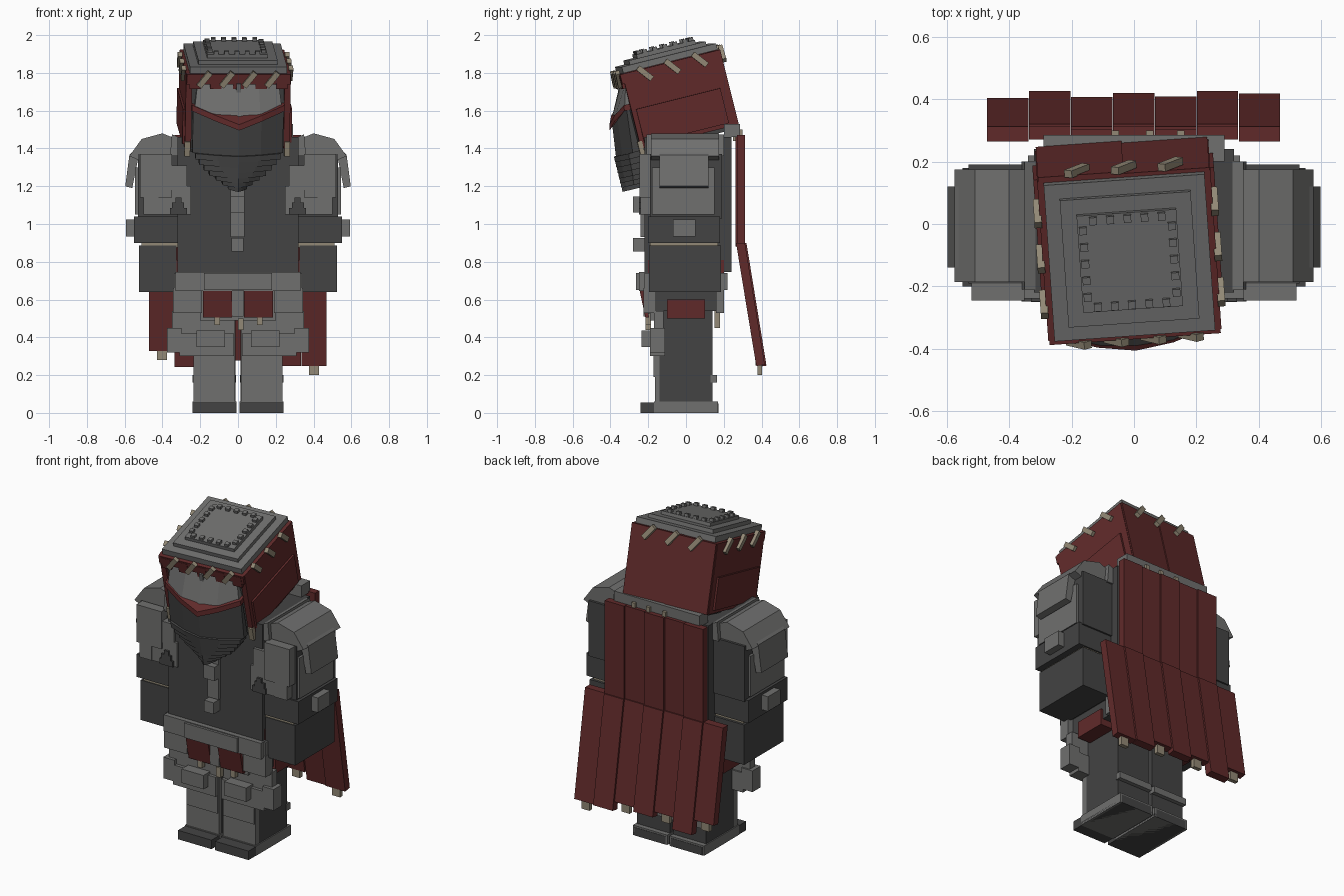
import bpy, bmesh, math
from mathutils import Matrix, Vector

cube = bpy.data.objects.get("Cube")
if cube:
    bpy.data.objects.remove(cube, do_unlink=True)


def material(name, rgb):
    m = bpy.data.materials.new(name)
    m.use_nodes = True
    col = (*rgb, 1.0)
    m.diffuse_color = col
    b = m.node_tree.nodes["Principled BSDF"]
    b.inputs["Base Color"].default_value = col
    b.inputs["Roughness"].default_value = 0.8
    return m


STEEL = material("light steel", (0.16, 0.16, 0.157))
DARK = material("dark iron", (0.057, 0.057, 0.057))
RED = material("dark red cloth", (0.118, 0.023, 0.023))
TAN = material("bone cord", (0.29, 0.25, 0.18))


def finish(name, bm, mat, mirror=False, matrix=None):
    """Turn a bmesh into an object, optionally mirrored across x = 0."""
    if mirror:
        copy = bmesh.ops.duplicate(bm, geom=bm.verts[:] + bm.edges[:] + bm.faces[:])["geom"]
        for v in copy:
            if isinstance(v, bmesh.types.BMVert):
                v.co.x = -v.co.x
    if matrix:
        bm.transform(matrix)
    bmesh.ops.recalc_face_normals(bm, faces=bm.faces[:])
    me = bpy.data.meshes.new(name)
    bm.to_mesh(me)
    bm.free()
    me.materials.append(mat)
    ob = bpy.data.objects.new(name, me)
    bpy.context.collection.objects.link(ob)
    return ob


def add_box(bm, x0, x1, y0, y1, z0, z1, matrix=None):
    m = Matrix.Translation(((x0 + x1) / 2, (y0 + y1) / 2, (z0 + z1) / 2)) @ \
        Matrix.Diagonal((x1 - x0, y1 - y0, z1 - z0, 1))
    bmesh.ops.create_cube(bm, size=1, matrix=(matrix @ m) if matrix else m)


def boxes(name, mat, items, mirror=False, matrix=None):
    bm = bmesh.new()
    for b in items:
        add_box(bm, *b)
    return finish(name, bm, mat, mirror, matrix)


def add_prism(bm, pts, t0, t1, axis):
    """Extrude a 2D outline along x (outline is y,z) or y (outline is x,z)."""
    put = (lambda a, b, t: (t, a, b)) if axis == "x" else (lambda a, b, t: (a, t, b))
    ends = [[bm.verts.new(put(a, b, t)) for a, b in pts] for t in (t0, t1)]
    for e in ends:
        bm.faces.new(e)
    n = len(pts)
    for i in range(n):
        j = (i + 1) % n
        bm.faces.new((ends[0][i], ends[0][j], ends[1][j], ends[1][i]))


def prism(name, mat, parts, axis, mirror=False):
    bm = bmesh.new()
    for pts, t0, t1 in parts:
        add_prism(bm, pts, t0, t1, axis)
    return finish(name, bm, mat, mirror)


# ---------------------------------------------------------------- legs
boxes("leg", DARK, [(0.012, 0.235, -0.14, 0.14, 0.03, 0.56)], True)
boxes("shin_plate", STEEL, [(0.015, 0.235, -0.165, -0.13, 0.06, 0.5),
                            (0.02, 0.23, -0.172, -0.13, 0.19, 0.3),
                            (0.01, 0.24, 0.13, 0.165, 0.16, 0.2)], True)
boxes("boot_toe", DARK, [(0.012, 0.24, -0.24, -0.15, 0.0, 0.055)], True)
boxes("boot_sole", STEEL, [(0.008, 0.242, -0.17, 0.17, 0.0, 0.06)], True)
boxes("boot_sole_under", DARK, [(0.008, 0.242, -0.17, 0.17, -0.004 + 0.004, 0.02),
                                (0.02, 0.23, -0.16, 0.172, 0.0, 0.05)], True)
boxes("knee_plate", STEEL, [(0.07, 0.22, -0.235, -0.16, 0.35, 0.435),
                            (0.02, 0.31, -0.19, -0.11, 0.30, 0.42),
                            (0.30, 0.375, -0.19, -0.11, 0.32, 0.45),
                            (0.03, 0.35, -0.17, -0.12, 0.42, 0.54)], True)

# ---------------------------------------------------------------- hips and belt
boxes("hips", DARK, [(-0.31, 0.31, -0.18, 0.2, 0.54, 0.77)])
boxes("belt", STEEL, [(-0.33, 0.33, -0.25, -0.2, 0.645, 0.745), (-0.18, 0.18, -0.265, -0.22, 0.65, 0.74),
                      (-0.34, 0.34, 0.17, 0.22, 0.65, 0.74),
                      (-0.34, 0.34, -0.22, 0.2, 0.65, 0.74)])
boxes("hip_guard", STEEL, [(0.19, 0.345, -0.225, -0.16, 0.53, 0.66), (0.2, 0.34, 0.16, 0.2, 0.53, 0.66)], True)
boxes("centre_tasset", STEEL, [(-0.032, 0.03, -0.225, -0.17, 0.51, 0.65), (-0.2, 0.2, -0.19, -0.15, 0.49, 0.65)])
flap = [(-0.245, 0.645), (-0.225, 0.645), (-0.195, 0.505), (-0.215, 0.505)]
prism("front_flap", RED, [(flap, 0.032, 0.185)], "x", True)
boxes("side_flap", RED, [(0.29, 0.325, -0.2, -0.13, 0.74, 0.81), (0.29, 0.325, 0.13, 0.2, 0.74, 0.81),
                         (0.2, 0.325, -0.1, 0.1, 0.5, 0.6)], True)
boxes("flap_cords", TAN, [(x - 0.015, x + 0.015, -0.215, -0.185, z, z + 0.06)
                          for x, z in ((-0.11, 0.465), (0.015, 0.44), (0.115, 0.465))]
      + [(x - 0.015, x + 0.015, 0.15, 0.18, 0.45, 0.54) for x in (-0.15, 0.15)])

# ---------------------------------------------------------------- torso
boxes("torso", DARK, [(-0.32, 0.32, -0.22, 0.24, 0.745, 1.46)])
boxes("collar", STEEL, [(-0.29, 0.29, 0.2, 0.285, 1.46, 1.53)])
boxes("sternum_studs", STEEL, [(-0.04, 0.035, -0.28, -0.2, 1.06, 1.145), (-0.04, 0.035, -0.24, -0.2, 0.93, 1.18),
                               (-0.035, 0.03, -0.28, -0.2, 0.855, 0.925)])
boxes("chest_plate", STEEL, [(0.35, 0.52, -0.245, -0.19, 1.14, 1.37), (0.25, 0.44, -0.235, -0.19, 1.05, 1.2),
                             (0.27, 0.38, -0.238, -0.19, 1.18, 1.31), (0.42, 0.5, -0.24, -0.19, 1.05, 1.16)], True)
boxes("chest_plate_notch", DARK, [(0.27, 0.36, -0.248, -0.2, 1.05, 1.085), (0.285, 0.35, -0.248, -0.2, 1.08, 1.115),
                                  (0.3, 0.33, -0.248, -0.2, 1.11, 1.14)], True)

# ---------------------------------------------------------------- arms
boxes("upper_arm", DARK, [(0.28, 0.53, -0.19, 0.19, 1.03, 1.37)], True)
boxes("upper_arm_plate", STEEL, [(0.5, 0.545, -0.18, 0.15, 1.05, 1.3)], True)
boxes("cuff", DARK, [(0.24, 0.55, -0.2, 0.18, 0.9, 1.04)], True)
boxes("cuff_stud", STEEL, [(0.54, 0.592, -0.07, 0.05, 0.935, 1.025)], True)
boxes("wrist_cord", TAN, [(0.3, 0.51, -0.19, 0.17, 0.875, 0.905), (0.3, 0.51, -0.18, 0.16, 1.03, 1.056)], True)
boxes("gauntlet", DARK, [(0.325, 0.525, -0.195, 0.185, 0.64, 0.885)], True)
crown = [(0.28, 1.4), (0.30, 1.44), (0.40, 1.48), (0.51, 1.45), (0.575, 1.36), (0.53, 1.34), (0.28, 1.35)]
rim = [(0.52, 1.42), (0.575, 1.365), (0.597, 1.2), (0.56, 1.19), (0.53, 1.34)]
inner = [(0.27, 1.36), (0.27, 1.44), (0.35, 1.475), (0.36, 1.36)]
prism("shoulder_guard", STEEL, [(crown, -0.185, 0.175), (rim, -0.14, 0.12), (inner, -0.21, 0.2)], "y", True)

# ---------------------------------------------------------------- cape
upper, lower, ties = bmesh.new(), bmesh.new(), bmesh.new()
W = 0.1343
for i, zb in enumerate((0.33, 0.245, 0.31, 0.28, 0.30, 0.25, 0.25)):
    x0 = -0.47 + i * W
    off = 0.008 * (i % 2)
    if 0 < i < 6:
        add_prism(upper, [(0.262 + off, 0.88), (0.305 + off, 0.88), (0.305 + off, 1.47), (0.262 + off, 1.47)],
                  x0, x0 + W - 0.002, "x")
    yb = 0.265 + (0.9 - zb) * 0.165 + off
    add_prism(lower, [(0.265 + off, 0.9), (0.312 + off, 0.9), (yb + 0.045, zb + 0.005), (yb, zb - 0.002)],
              x0, x0 + W - 0.002, "x")
    if i % 2 == 0:
        add_box(ties, x0 + 0.04, x0 + 0.094, yb + 0.005, yb + 0.03, zb - 0.05, zb + 0.02)
for x in (-0.06, 0.05, 0.15):
    add_box(ties, x - 0.012, x + 0.012, 0.25, 0.3, 1.44, 1.50)
finish("cape_upper", upper, RED)
finish("cape_lower", lower, RED)
finish("cape_cords", ties, TAN)

# ---------------------------------------------------------------- head (tilted forward and turned)
HEAD = Matrix.Translation((-0.015, -0.10, 1.86)) @ Matrix.Rotation(math.radians(4), 4, "Z") \
    @ Matrix.Rotation(math.radians(14), 4, "X")
boxes("head_core", DARK, [(-0.245, 0.245, -0.25, 0.245, -0.43, -0.01)], matrix=HEAD)
boxes("cap_plates", STEEL, [(-s, s, -s, s, z0, z1) for s, z0, z1 in
                            ((0.258, 0.0, 0.035), (0.21, 0.03, 0.058), (0.16, 0.05, 0.078))], matrix=HEAD)
studs = bmesh.new()
for k in range(4):
    for j in range(5):
        add_box(studs, -0.112 + j * 0.055 - 0.012, -0.112 + j * 0.055 + 0.012, -0.155, -0.13, 0.07, 0.094,
                Matrix.Rotation(k * math.pi / 2, 4, "Z"))
finish("cap_studs", studs, STEEL, matrix=HEAD)

# Hood cloth: sides, two back halves and a front fringe
boxes("hood", RED, [(-0.278, -0.245, -0.265, 0.262, -0.41, -0.002), (0.245, 0.278, -0.265, 0.262, -0.41, -0.002),
                    (-0.29, -0.25, -0.24, 0.22, -0.39, -0.2), (0.25, 0.29, -0.24, 0.22, -0.39, -0.2),
                    (-0.275, 0.0, 0.24, 0.276, -0.41, -0.002), (0.0, 0.275, 0.24, 0.27, -0.41, -0.002),
                    (-0.275, 0.275, -0.278, -0.24, -0.055, -0.002)]
      + [(x, x + 0.06, -0.28, -0.24, -0.08, -0.01) for x in (-0.26, -0.15, -0.03, 0.09, 0.2)], matrix=HEAD)
laces = bmesh.new()
for k, lean in enumerate((38, -38, 38, 38)):
    for t in ((-0.18, -0.06, 0.06, 0.18) if k == 0 else (-0.15, 0.0, 0.15)):
        m = Matrix.Rotation(k * math.pi / 2, 4, "Z") @ Matrix.Translation((t, -0.284, -0.025)) \
            @ Matrix.Rotation(math.radians(lean), 4, "Y")
        add_box(laces, -0.015, 0.015, -0.012, 0.012, -0.05, 0.045, m)
for s in (-1, 1):
    add_box(laces, s * 0.265 - 0.015, s * 0.265 + 0.015, -0.275, -0.25, -0.45, -0.37)
finish("hood_laces", laces, TAN, matrix=HEAD)


def mask(name, mat, rows, back):
    """Loft a keeled face plate; a row is (half width, side z, middle z, side y, middle y)."""
    bm = bmesh.new()
    grid = []
    for w, zs, zm, ys, ym in rows:
        line = [bm.verts.new((w, back, zs))]
        for f in (1, 0.5, 0, -0.5, -1):
            a = abs(f) ** 1.5
            line.append(bm.verts.new((f * w, ym + (ys - ym) * a, zm + (zs - zm) * abs(f))))
        line.append(bm.verts.new((-w, back, zs)))
        grid.append(line)
    for r, s in zip(grid, grid[1:]):
        for i in range(7):
            j = (i + 1) % 7
            bm.faces.new((r[i], r[j], s[j], s[i]))
    bm.faces.new(grid[0])
    bm.faces.new(grid[-1])
    return finish(name, bm, mat, matrix=HEAD)


mask("brow_plate", STEEL, [(0.215, -0.05, -0.05, -0.255, -0.265), (0.23, -0.17, -0.255, -0.29, -0.375)], -0.24)
mask("brow_trim", RED, [(0.245, -0.165, -0.25, -0.295, -0.378), (0.247, -0.195, -0.28, -0.3, -0.385)], -0.24)
rows = [(0.24, -0.18, -0.265, -0.285, -0.365), (0.24, -0.42, -0.42, -0.31, -0.385)]
steps = ((0.225, 0.45), (0.205, 0.48), (0.18, 0.51), (0.15, 0.54), (0.115, 0.565), (0.08, 0.59), (0.05, 0.612))
for w, z in steps:
    rows += [(w, rows[-1][1], rows[-1][2], -0.33, -0.395), (w, -z, -z, -0.335, -0.397)]
mask("chin_mask", DARK, rows, -0.27)
boxes("brow_ridge", STEEL, [(-0.012, 0.012, -0.29, -0.25, -0.13, -0.05)], matrix=HEAD)
